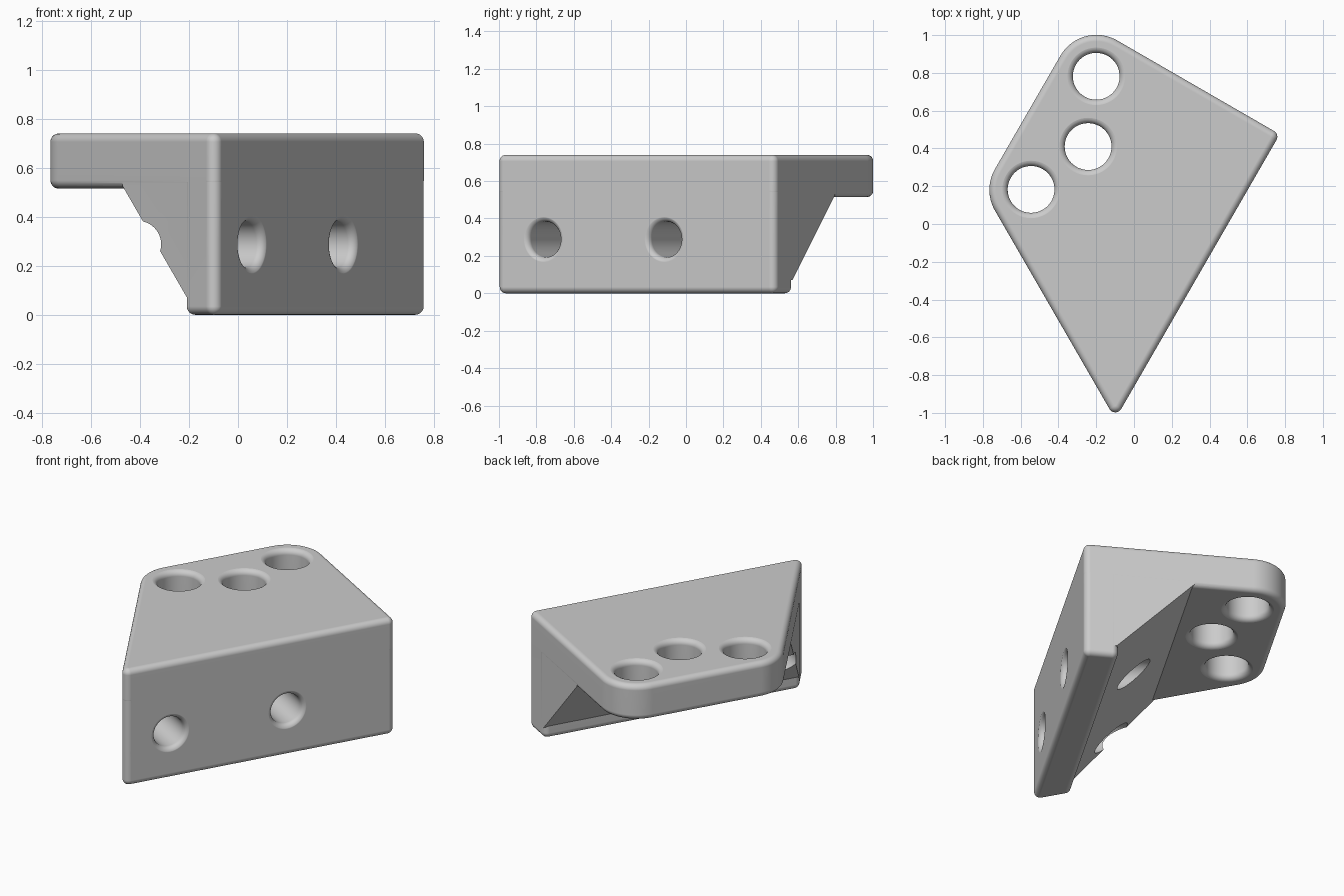
import bpy, bmesh
from math import radians, sin, cos, pi
from mathutils import Vector, Matrix

old = bpy.data.objects.get("Cube")
if old:
    bpy.data.objects.remove(old, do_unlink=True)

FILLET = 0.034          # edge rounding
TINY = 0.0006           # keeps overlapping walls from being coplanar
TOP, FLANGE_Z = 0.74, 0.515
FRONT, END, BACK, SLANT = 0.431, 0.797, 0.783, 0.602   # wall distances
DIRS = [radians(a) for a in (-30, 60, 150, 210)]        # wall directions
STEPS = 8

grey = bpy.data.materials.new("plain grey")
grey.use_nodes = True
grey.diffuse_color = (0.6, 0.6, 0.6, 1)
grey.node_tree.nodes["Principled BSDF"].inputs["Base Color"].default_value = (0.6, 0.6, 0.6, 1)


def unit(a):
    return Vector((cos(a), sin(a)))


def meet(a, da, b, db):
    """Point where two walls, given by direction and distance, cross."""
    return Matrix((unit(a), unit(b))).inverted() @ Vector((da, db))


def loft(name, rings):
    """Closed solid through a stack of rings."""
    bm = bmesh.new()
    loops = [[bm.verts.new(p) for p in ring] for ring in rings]
    count = len(loops[0])
    for low, high in zip(loops, loops[1:]):
        for i in range(count):
            j = (i + 1) % count
            bm.faces.new((low[i], low[j], high[j], high[i]))
    bm.faces.new(loops[0][::-1])
    bm.faces.new(loops[-1])
    bmesh.ops.recalc_face_normals(bm, faces=bm.faces)
    mesh = bpy.data.meshes.new(name)
    bm.to_mesh(mesh)
    bm.free()
    mesh.materials.append(grey)
    obj = bpy.data.objects.new(name, mesh)
    bpy.context.collection.objects.link(obj)
    return obj


def outline(dists, radii, inset, z):
    """Rounded plan outline, shrunk by inset."""
    pts = []
    for k in range(4):
        a, b = DIRS[k], DIRS[(k + 1) % 4]
        r = radii[k]
        c = meet(a, dists[k] - r, b, dists[(k + 1) % 4] - r)
        turn = (b - a) % (2 * pi)
        for i in range(STEPS * 2 + 1):
            p = c + (r - inset) * unit(a + turn * i / (STEPS * 2))
            pts.append((p.x, p.y, z))
    return pts


def rounded_slab(name, dists, radii, z0, z1, round_top=True):
    arc = [i / STEPS * pi / 2 for i in range(STEPS + 1)]
    rings = [outline(dists, radii, FILLET * (1 - sin(t)), z0 + FILLET * (1 - cos(t))) for t in arc]
    if round_top:
        rings += [outline(dists, radii, FILLET * (1 - sin(t)), z1 - FILLET * (1 - cos(t)))
                  for t in reversed(arc)]
    else:
        rings.append(outline(dists, radii, 0, z1))
    return loft(name, rings)


def hole_cutter(name, radius, low, high, flare_low, matrix):
    """Round cutter along local z with flared mouths that round the hole rims."""
    arc = [i / STEPS * pi / 2 for i in range(STEPS + 1)]
    flare = [(radius + FILLET * (1 - cos(t)), FILLET * (1 - sin(t))) for t in arc]
    prof = []
    if flare_low:
        prof += [(radius + FILLET, low - 0.08)]
        prof += [(r, low + h - 0.0005) for r, h in reversed(flare)]
    else:
        prof += [(radius, low)]
    prof += [(r, high - h + 0.0005) for r, h in flare]
    prof += [(radius + FILLET, high + 0.08)]
    seg = 48
    rings = [[matrix @ Vector((r * cos(2 * pi * i / seg), r * sin(2 * pi * i / seg), h))
              for i in range(seg)] for r, h in prof]
    obj = loft(name, rings)
    obj.hide_render = True
    return obj


def combine(target, other, operation):
    mod = target.modifiers.new(operation.lower(), 'BOOLEAN')
    mod.operation, mod.object, mod.solver = operation, other, 'EXACT'
    bpy.context.view_layer.objects.active = target
    bpy.ops.object.modifier_apply(modifier=mod.name)
    bpy.data.objects.remove(other, do_unlink=True)


# Top flange with two large rounded corners
bracket = rounded_slab("angle_bracket", (FRONT, END, BACK, SLANT),
                       (0.036, 0.22, 0.22, 0.036), FLANGE_Z, TOP)

# Upright wall along the front side
wall = rounded_slab("upright_wall", (FRONT - TINY, END - TINY, -0.23, SLANT - TINY),
                    (0.036,) * 4, 0, 0.66, round_top=False)
combine(bracket, wall, 'UNION')

# Sloped filler between wall and flange
profile = [(0.24, 0.07), (0.32, 0.07), (0.32, 0.6), (-0.215, 0.6), (-0.215, 0.525)]
ends = []
for direction, dist in ((DIRS[3], SLANT - 2 * TINY), (DIRS[1], END - 2 * TINY)):
    ring = []
    for n, z in profile:
        p = meet(DIRS[0], n, direction, dist)
        ring.append((p.x, p.y, z))
    ends.append(ring)
combine(bracket, loft("sloped_filler", ends), 'UNION')

# Vertical holes through the flange
for x, y in ((-0.2, 0.782), (-0.545, 0.183), (-0.243, 0.41)):
    cutter = hole_cutter("flange_hole_cutter", 0.124, FLANGE_Z, TOP, True,
                         Matrix.Translation((x, y, 0)))
    combine(bracket, cutter, 'DIFFERENCE')

# Horizontal holes through the wall and the slope
to_wall = Matrix.Rotation(DIRS[0], 4, 'Z') @ Matrix.Rotation(pi / 2, 4, 'Y')
for along in (-0.632, 0.114):
    p = unit(DIRS[1]) * along
    cutter = hole_cutter("wall_hole_cutter", 0.095, -0.6, FRONT, False,
                         Matrix.Translation((p.x, p.y, 0.288)) @ to_wall)
    combine(bracket, cutter, 'DIFFERENCE')

# Smooth fillets with clean flat faces
bpy.ops.object.select_all(action='DESELECT')
bracket.select_set(True)
bpy.context.view_layer.objects.active = bracket
bpy.ops.object.shade_smooth_by_angle(angle=radians(30))
weighted = bracket.modifiers.new("flat_normals", 'WEIGHTED_NORMAL')
weighted.keep_sharp = True
